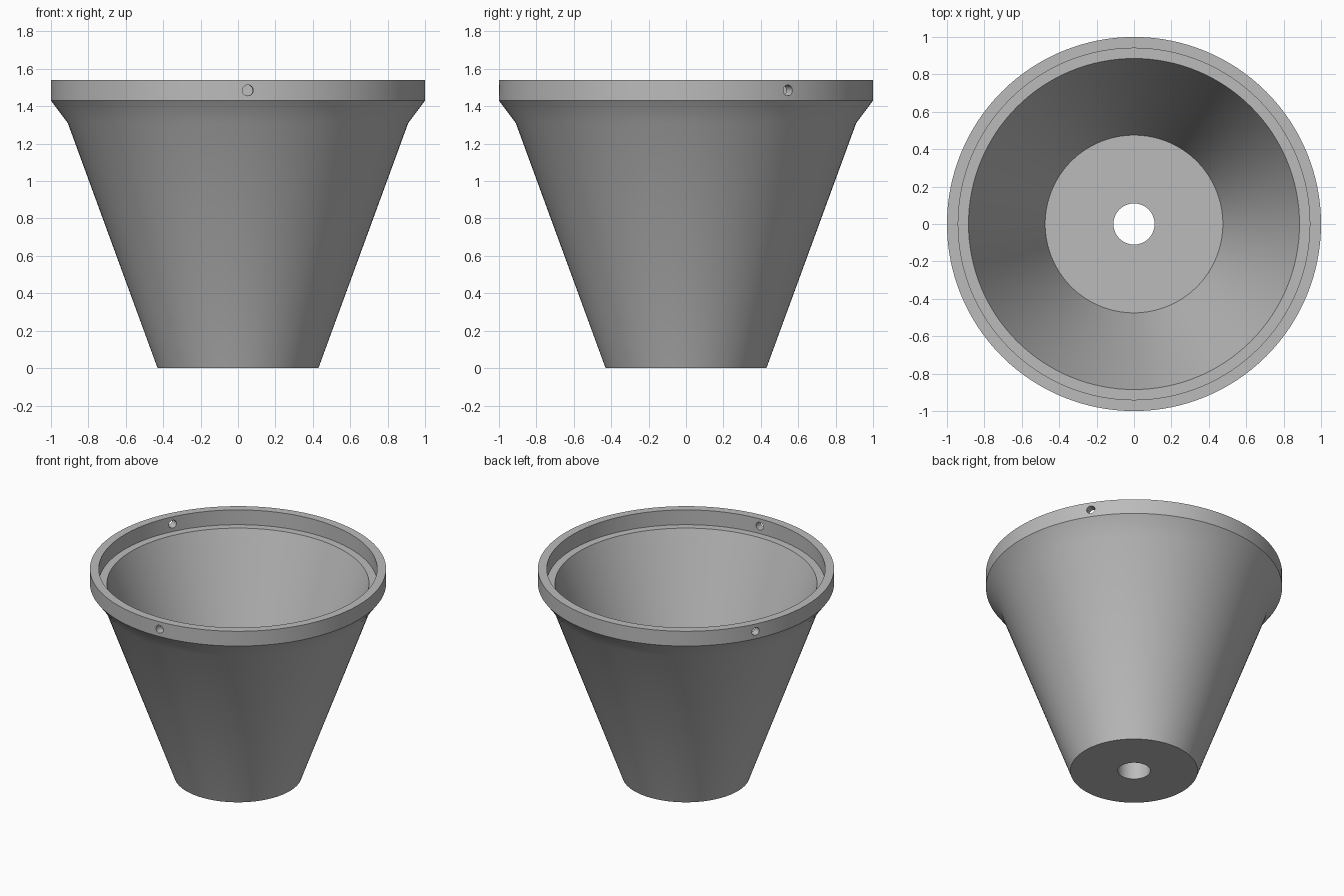
import bpy
import bmesh
import math
from mathutils import Matrix, Vector

cube = bpy.data.objects.get("Cube")
if cube:
    bpy.data.objects.remove(cube, do_unlink=True)

SEGMENTS = 128

grey = bpy.data.materials.new("mid grey")
grey.use_nodes = True
colour = (0.5, 0.5, 0.5, 1)
grey.diffuse_color = colour
grey.node_tree.nodes["Principled BSDF"].inputs["Base Color"].default_value = colour


def add_object(name, bm):
    mesh = bpy.data.meshes.new(name)
    bm.to_mesh(mesh)
    bm.free()
    mesh.materials.append(grey)
    obj = bpy.data.objects.new(name, mesh)
    bpy.context.collection.objects.link(obj)
    return obj


def lathe(name, profile):
    """Turn a closed (radius, height) profile around the z axis."""
    bm = bmesh.new()
    verts = [bm.verts.new((r, 0, z)) for r, z in profile]
    edges = [bm.edges.new((v, verts[i - 1])) for i, v in enumerate(verts)]
    bmesh.ops.spin(bm, geom=verts + edges, cent=(0, 0, 0), axis=(0, 0, 1),
                   angle=math.tau, steps=SEGMENTS, use_merge=True)
    bmesh.ops.remove_doubles(bm, verts=bm.verts, dist=0.0001)
    bmesh.ops.recalc_face_normals(bm, faces=bm.faces)
    return add_object(name, bm)


# Tapered cup: outer wall, flared rim, inner ledge, thick floor, drain hole
cup = lathe("tapered_cup", [
    (0.11, 0), (0.43, 0), (0.91, 1.31), (1.0, 1.43), (1.0, 1.54),
    (0.94, 1.54), (0.94, 1.43), (0.885, 1.43), (0.475, 0.31), (0.11, 0.31),
])

# Three radial screw holes through the rim
bm = bmesh.new()
for degrees in (-87, 33, 153):
    a = math.radians(degrees)
    direction = Vector((math.cos(a), math.sin(a), 0))
    place = Matrix.Translation(direction * 0.97 + Vector((0, 0, 1.485)))
    turn = direction.to_track_quat('Z', 'Y').to_matrix().to_4x4()
    bmesh.ops.create_cone(bm, cap_ends=True, segments=32, radius1=0.029,
                          radius2=0.029, depth=0.16, matrix=place @ turn)
cutter = add_object("screw_hole_cutter", bm)
cutter.hide_render = True

cut = cup.modifiers.new("screw holes", 'BOOLEAN')
cut.operation = 'DIFFERENCE'
cut.solver = 'EXACT'
cut.object = cutter

bpy.ops.object.select_all(action='DESELECT')
bpy.context.view_layer.objects.active = cup
cup.select_set(True)
bpy.ops.object.modifier_apply(modifier=cut.name)
bpy.data.objects.remove(cutter, do_unlink=True)
bpy.ops.object.shade_smooth_by_angle(angle=math.radians(30))
